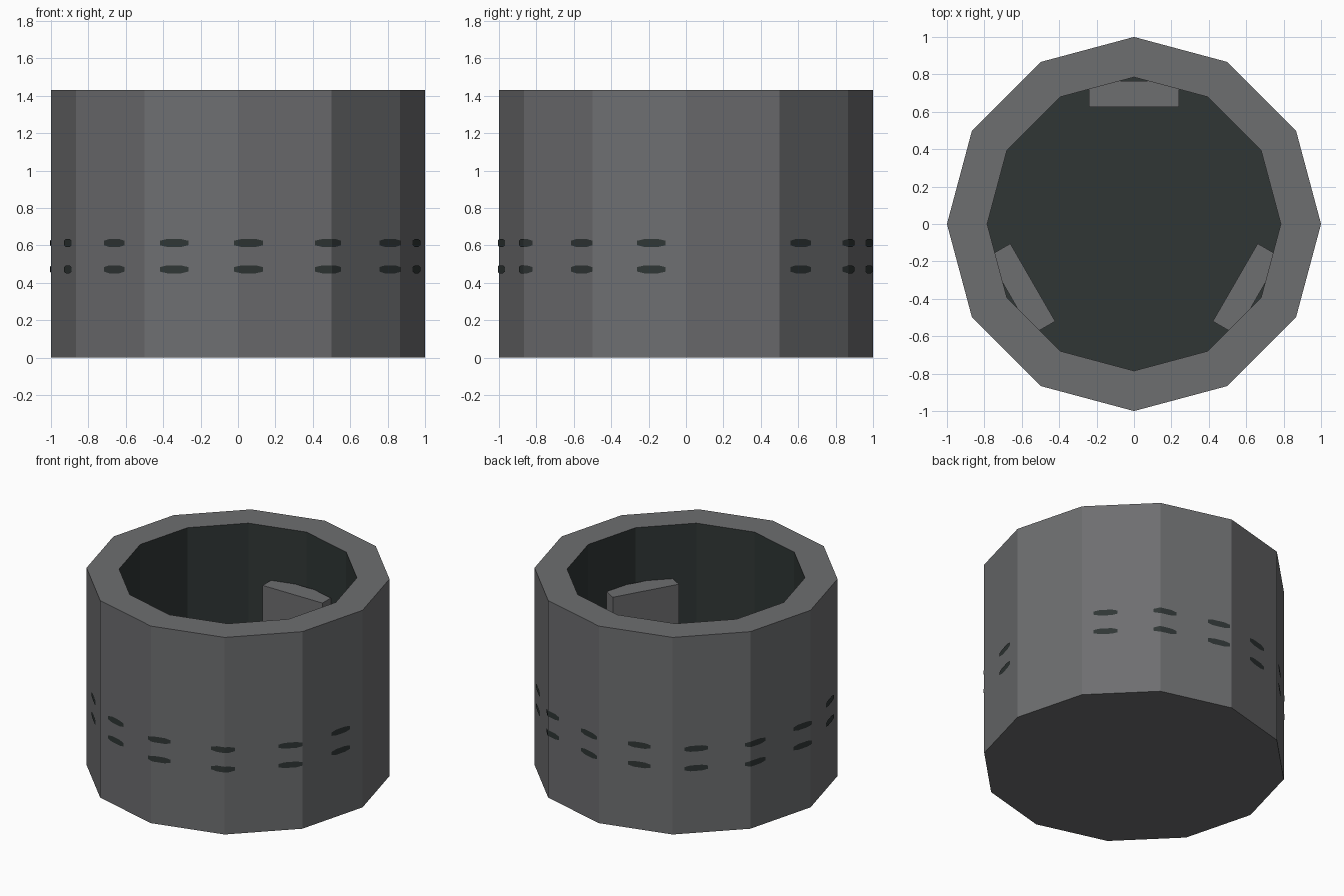
import bpy, bmesh, math
from mathutils import Matrix

if "Cube" in bpy.data.objects:
    bpy.data.objects.remove(bpy.data.objects["Cube"])

SIDES, R_OUT, R_IN, HEIGHT, FLOOR = 12, 1.0, 0.785, 1.43, 0.02


def material(name, rgb):
    m = bpy.data.materials.new(name)
    m.diffuse_color = (*rgb, 1)
    m.use_nodes = True
    m.node_tree.nodes["Principled BSDF"].inputs["Base Color"].default_value = m.diffuse_color
    return m


grey = material("mid grey", (0.155, 0.157, 0.163))
dark = material("dark green grey", (0.029, 0.037, 0.036))


def finish(name, bm, mats):
    bmesh.ops.recalc_face_normals(bm, faces=bm.faces)
    me = bpy.data.meshes.new(name)
    bm.to_mesh(me)
    bm.free()
    for m in mats:
        me.materials.append(m)
    ob = bpy.data.objects.new(name, me)
    bpy.context.collection.objects.link(ob)
    return ob


# Twelve-sided cup: grey outside and rim, dark lining and floor
bm = bmesh.new()


def ring(r, z):
    return [bm.verts.new((r * math.cos(2 * math.pi * i / SIDES),
                          r * math.sin(2 * math.pi * i / SIDES), z)) for i in range(SIDES)]


rings = [ring(R_OUT, 0), ring(R_OUT, HEIGHT), ring(R_IN, HEIGHT), ring(R_IN, FLOOR)]
for k in range(3):
    for i in range(SIDES):
        j = (i + 1) % SIDES
        f = bm.faces.new((rings[k][i], rings[k][j], rings[k + 1][j], rings[k + 1][i]))
        f.material_index = 1 if k == 2 else 0
bm.faces.new(rings[0])
bm.faces.new(rings[3]).material_index = 1
finish("cup", bm, [grey, dark])

# Three upright blocks on the inside wall
for n in range(3):
    bm = bmesh.new()
    bmesh.ops.create_cube(bm, size=1)
    top = 1.04
    bmesh.ops.scale(bm, vec=(0.48, 0.14, top - FLOOR), verts=bm.verts)
    bmesh.ops.translate(bm, vec=(0, 0.695, (top + FLOOR) / 2), verts=bm.verts)
    bmesh.ops.rotate(bm, cent=(0, 0, 0), verts=bm.verts,
                     matrix=Matrix.Rotation(n * 2 * math.pi / 3, 3, 'Z'))
    finish(f"inner_block_{n + 1}", bm, [grey])


# Two rows of dark dashes lying on the outer faces
def wall_point(deg, z, lift=0.004):
    off = (deg % 30) - 15
    r = R_OUT * math.cos(math.radians(15)) / math.cos(math.radians(off)) + lift
    a = math.radians(deg)
    return (r * math.sin(a), -r * math.cos(a), z)


bm = bmesh.new()
angles = [3.3, 29.3, 55.5, 79, 129, 152, 174.5, 196.5, 219, 242.6, 266, 291, 317, 339.5]
for z in (0.472, 0.613):
    for a in angles:
        half = 4.6
        stops = [a - half, a - half * 0.5, a + half * 0.5, a + half]
        corner = round(a / 30) * 30
        if abs(corner - a) < half:
            stops.append(corner)
        cols = []
        for s in sorted(stops):
            t = abs(s - a) / half
            h = 0.021 if t <= 0.5 else 0.021 - 0.018 * (t - 0.5)
            cols.append([bm.verts.new(wall_point(s, z + h * k)) for k in (-1, 1)])
        for p, q in zip(cols, cols[1:]):
            bm.faces.new((p[0], q[0], q[1], p[1]))
me_ob = finish("outer_dashes", bm, [dark])
# make every dash face outward
bm = bmesh.new()
bm.from_mesh(me_ob.data)
for f in bm.faces:
    c = f.calc_center_median()
    if f.normal.x * c.x + f.normal.y * c.y < 0:
        f.normal_flip()
bm.to_mesh(me_ob.data)
bm.free()
